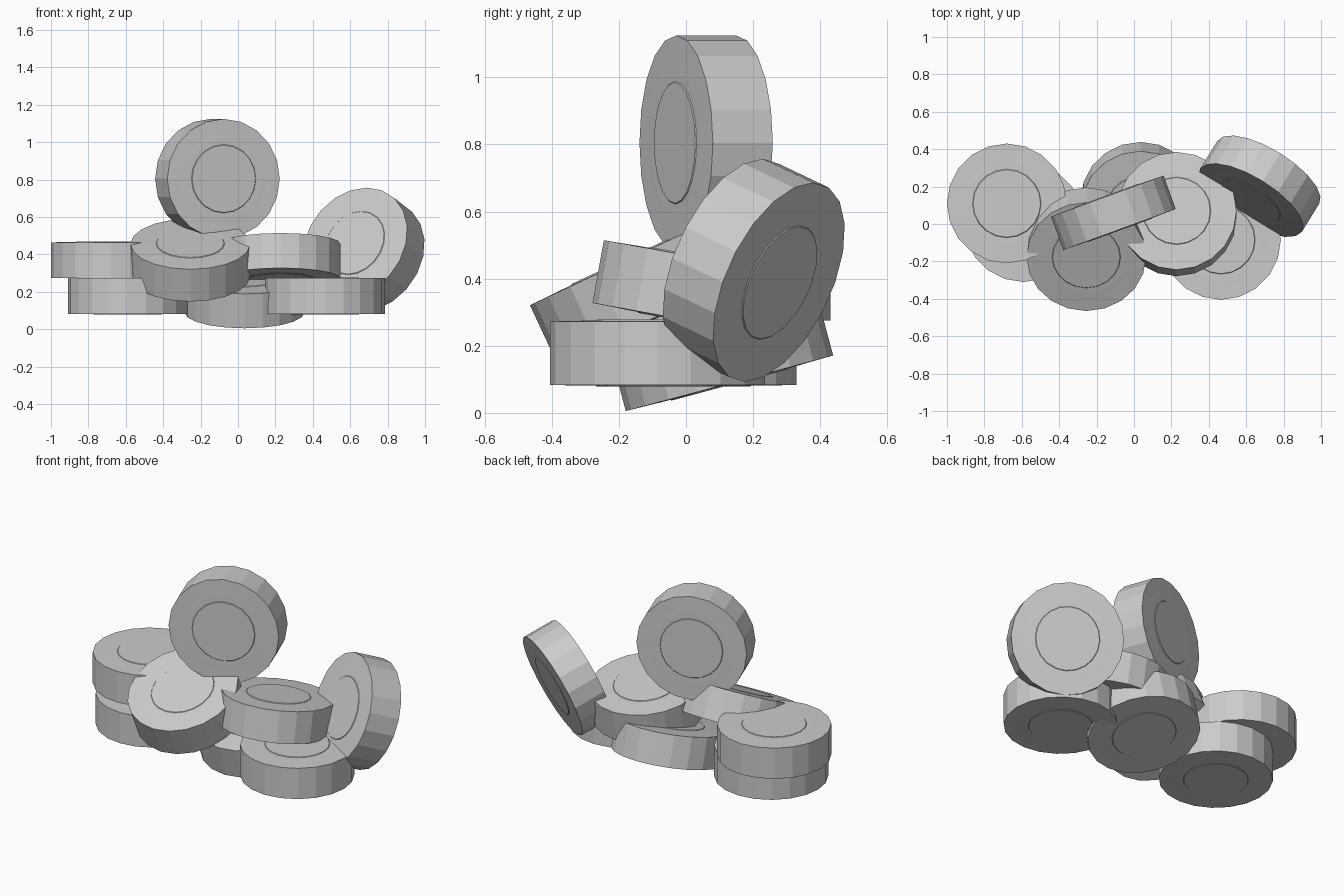
import bpy, bmesh
from math import radians

cube = bpy.data.objects.get("Cube")
if cube:
    bpy.data.objects.remove(cube, do_unlink=True)

RADIUS, THICKNESS, SIDES = 0.32, 0.19, 20

grey = bpy.data.materials.new("plain_grey")
grey.use_nodes = True
COLOUR = (0.6, 0.6, 0.6, 1)
grey.diffuse_color = COLOUR
grey.node_tree.nodes["Principled BSDF"].inputs["Base Color"].default_value = COLOUR


def build_disc_mesh():
    """Faceted disc with shallow concentric steps raised on both caps."""
    bm = bmesh.new()
    bmesh.ops.create_cone(bm, cap_ends=True, segments=SIDES, radius1=RADIUS,
                          radius2=RADIUS, depth=THICKNESS)
    caps = [f for f in bm.faces if abs(f.normal.z) > 0.9]
    for cap in caps:
        for width, rise in ((0.07, 0.001), (0.035, 0.001), (0.03, 0), (0.003, 0.003)):
            bmesh.ops.inset_region(bm, faces=[cap], thickness=width, depth=rise,
                                   use_even_offset=True)
    mesh = bpy.data.meshes.new("disc")
    bm.to_mesh(mesh)
    bm.free()
    mesh.materials.append(grey)
    return mesh


disc = build_disc_mesh()

# name, centre, tilt about x, then turn about z (degrees)
PILE = [
    ("bottom_tilted_disc", (0.035, 0.105, 0.18), 15, 0),
    ("left_lower_disc", (-0.59, 0.01, 0.178), 0, 0),
    ("left_upper_disc", (-0.68, 0.11, 0.37), 0, 0),
    ("right_flat_disc", (0.465, -0.085, 0.178), 0, 0),
    ("front_tilted_disc", (-0.255, -0.135, 0.37), 25, 0),
    ("middle_tilted_disc", (0.228, 0.053, 0.364), -10.3, 0),
    ("top_standing_disc", (-0.11, 0.06, 0.805), 90, 20),
    ("right_leaning_disc", (0.672, 0.202, 0.425), 68, -31.7),
]

for name, centre, tilt, turn in PILE:
    obj = bpy.data.objects.new(name, disc)
    obj.location = centre
    obj.rotation_euler = (radians(tilt), 0, radians(turn))
    bpy.context.scene.collection.objects.link(obj)
